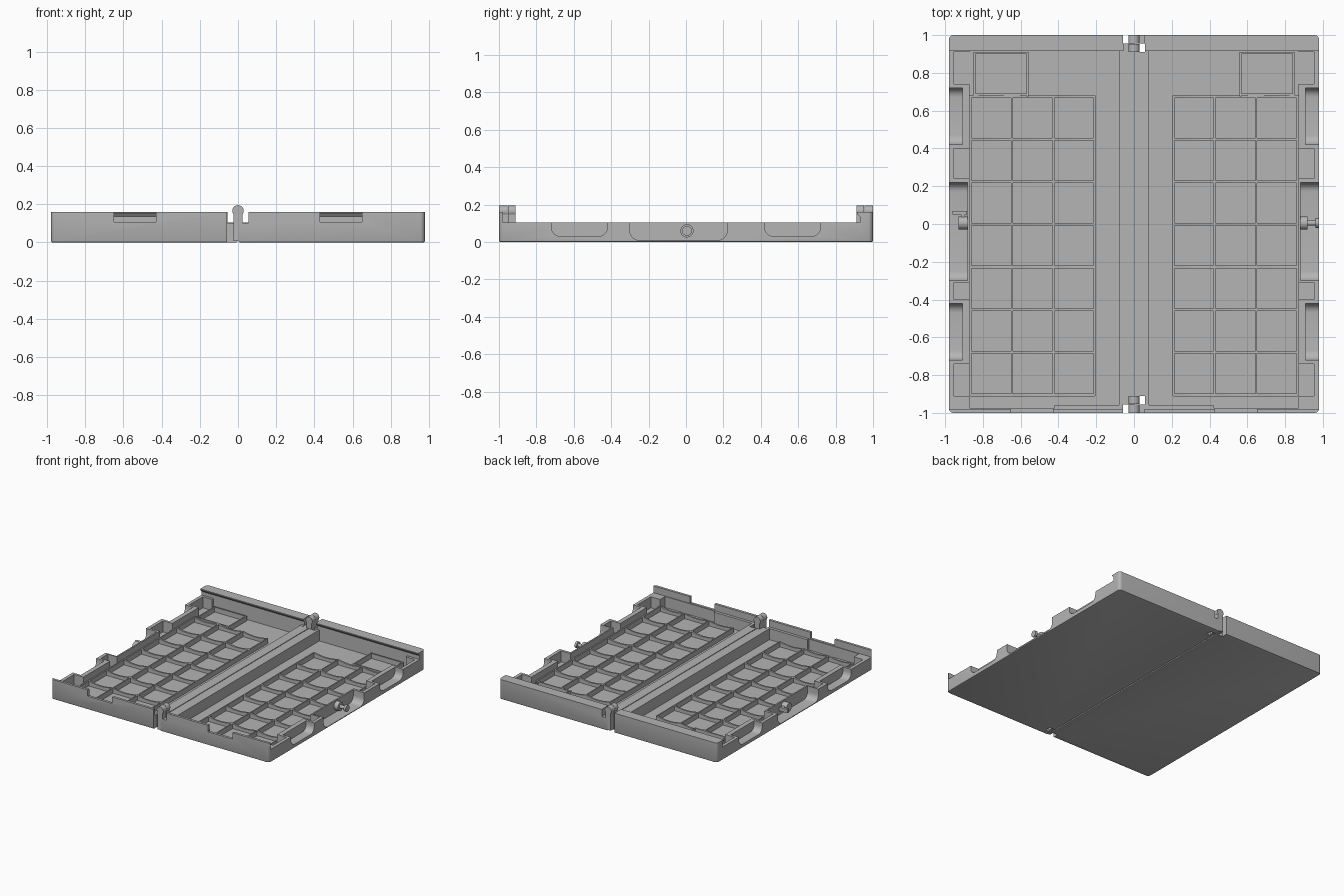
import bpy, bmesh, math
from mathutils import Vector

if "Cube" in bpy.data.objects:
    bpy.data.objects.remove(bpy.data.objects["Cube"])

grey = bpy.data.materials.new("matte grey")
grey.diffuse_color = (0.46, 0.46, 0.46, 1)
grey.use_nodes = True
grey.node_tree.nodes["Principled BSDF"].inputs["Base Color"].default_value = grey.diffuse_color


def prism(name, pts, axis, a, b, mirror=1, bottom_bevel=0):
    """Extrude a 2D outline along an axis from a to b; mirror = -1 flips x."""
    def place(p, t):
        v = {"x": (t, p[0], p[1]), "y": (p[0], t, p[1]), "z": (p[0], p[1], t)}[axis]
        return Vector((v[0] * mirror, v[1], v[2]))
    bm = bmesh.new()
    lo = [bm.verts.new(place(p, a)) for p in pts]
    hi = [bm.verts.new(place(p, b)) for p in pts]
    bm.faces.new(lo)
    bm.faces.new(hi)
    for i in range(len(pts)):
        j = (i + 1) % len(pts)
        bm.faces.new((lo[i], lo[j], hi[j], hi[i]))
    bmesh.ops.recalc_face_normals(bm, faces=bm.faces)
    if bottom_bevel:
        edges = [e for e in bm.edges if all(v.co.z < 1e-5 for v in e.verts)]
        bmesh.ops.bevel(bm, geom=edges, offset=bottom_bevel, segments=2,
                        profile=0.5, affect="EDGES")
    me = bpy.data.meshes.new(name)
    bm.to_mesh(me)
    bm.free()
    me.materials.append(grey)
    ob = bpy.data.objects.new(name, me)
    bpy.context.collection.objects.link(ob)
    return ob


def box(name, x, y, z, mirror=1):
    pts = [(x[0], y[0]), (x[1], y[0]), (x[1], y[1]), (x[0], y[1])]
    return prism(name, pts, "z", z[0], z[1], mirror)


def smooth(ob):
    bpy.ops.object.select_all(action="DESELECT")
    ob.select_set(True)
    bpy.context.view_layer.objects.active = ob
    bpy.ops.object.shade_smooth_by_angle(angle=math.radians(35))


def cylinder(name, axis, centre, r, a, b, mirror=1, n=32):
    pts = [(centre[0] + r * math.cos(2 * math.pi * i / n),
            centre[1] + r * math.sin(2 * math.pi * i / n)) for i in range(n)]
    ob = prism(name, pts, axis, a, b, mirror)
    smooth(ob)
    return ob


def cut(ob, cutters):
    for c in cutters:
        m = ob.modifiers.new("cut", "BOOLEAN")
        m.operation, m.solver, m.object = "DIFFERENCE", "EXACT", c
        bpy.context.view_layer.objects.active = ob
        bpy.ops.object.modifier_apply(modifier=m.name)
        bpy.data.objects.remove(c)


def arc(cx, cy, r, start, end, n=6):
    return [(cx + r * math.cos(math.radians(start + (end - start) * i / n)),
             cy + r * math.sin(math.radians(start + (end - start) * i / n)))
            for i in range(n + 1)]


def finger_recess(y0, y1, z0, depth_x, s):
    r = 0.05
    pts = arc(y0 + r, z0 + r, r, 180, 270) + arc(y1 - r, z0 + r, r, 270, 360)
    return prism("recess_cutter", pts + [(y1, 0.3), (y0, 0.3)], "x", depth_x, 1.1, s)


FLOOR, RIM, WALL = 0.015, 0.105, 0.16

for s, side in ((1, "right"), (-1, "left")):
    # Tray shell with rounded outer corners
    outline = ([(0.003, -1)] + arc(0.955, -0.975, 0.025, -90, 0)
               + arc(0.955, 0.975, 0.025, 0, 90) + [(0.003, 1)])
    tray = prism(side + "_tray", outline, "z", 0, WALL, s, 0.008)
    cutters = [
        # lowered rim, leaving the front lip and the undercut back wall
        prism("rim_cutter", [(-0.98, RIM), (0.93, RIM), (0.93, 0.135), (0.915, 0.153),
                             (0.915, 0.3), (-0.98, 0.3)], "x", -0.1, 1.1, s),
        # main cavity, stepped at the front
        prism("cavity_cutter", [(0.08, -0.957), (0.42, -0.957), (0.42, -0.975),
                                (0.87, -0.975), (0.87, 0.93), (0.08, 0.93)],
              "z", FLOOR, 0.13, s),
        # latch slot in the front lip
        box("slot_cutter", (0.43, 0.65), (-1.1, -0.96), (0.108, 0.3), s),
    ]
    # side pockets between the finger recesses
    for y in ((0.74, 0.91), (0.24, 0.40), (-0.40, -0.31), (-0.91, -0.74)):
        cutters.append(box("pocket_cutter", (0.86, 0.953), y, (FLOOR, 0.13), s))
    # finger recesses in the outer wall
    cutters += [finger_recess(0.42, 0.72, 0.03, 0.907, s),
                finger_recess(-0.72, -0.42, 0.03, 0.907, s),
                finger_recess(-0.30, 0.22, 0.01, 0.882, s)]
    # hinge clearance at both ends
    for e in (1, -1):
        cutters.append(box("hinge_top_cutter", (-0.1, 0.056),
                           sorted((e * 0.9, e * 1.1)), (RIM - 0.003, 0.3), s))
        gap = (0.91, 0.955) if s > 0 else (0.955, 1.1)
        cutters.append(box("hinge_gap_cutter", (-0.1, 0.058),
                           sorted((e * gap[0], e * gap[1])), (-0.1, 0.3), s))
    cut(tray, cutters)
    smooth(tray)

    # Hinge knuckles and their posts
    span = (0.955, 1.0) if s > 0 else (0.911, 0.953)
    for e, end in ((1, "back"), (-1, "front")):
        y0, y1 = sorted((e * span[0], e * span[1]))
        box(f"{side}_{end}_hinge_post", (-0.024, 0.024), (y0, y1), (0.008, 0.165), s)
        cylinder(f"{side}_{end}_hinge_knuckle", "y", (0, 0.165), 0.03, y0, y1, s)

    # Grid ribs running front to back
    xs = [0.21, 0.427, 0.647, 0.865]
    y_low, pitch = -0.905, 0.2257
    for i, x in enumerate(xs):
        box(f"{side}_long_rib_{i + 1}", (x - 0.005, x + 0.005),
            (y_low - 0.005, y_low + 7 * pitch + 0.005), (0.01, 0.055), s)
    # Cross ribs with a shallow dip over every cell
    profile = [(xs[0], 0.01)]
    for a, b in zip(xs, xs[1:]):
        for k in range(9):
            profile.append((a + (b - a) * k / 9, 0.055 - 0.014 * math.sin(math.pi * k / 9)))
    profile += [(xs[-1], 0.055), (xs[-1], 0.01)]
    for i in range(8):
        y = y_low + i * pitch
        prism(f"{side}_cross_rib_{i + 1}", profile, "y", y - 0.007, y + 0.007, s)

    # Separate compartment near the back wall
    for n, x in (("inner", 0.563), ("outer", 0.845)):
        box(f"{side}_compartment_{n}_rib", (x - 0.005, x + 0.005),
            (0.675, 0.91), (0.01, 0.055), s)
    for n, y in (("front", 0.685), ("back", 0.905)):
        box(f"{side}_compartment_{n}_rib", (0.558, 0.85),
            (y - 0.005, y + 0.005), (0.01, 0.055), s)

# Turning latch on the right side
c = (0.005, 0.06)
cylinder("latch_base", "x", c, 0.035, 0.878, 0.918)
cylinder("latch_shaft", "x", c, 0.014, 0.915, 0.965)
cylinder("latch_tip", "x", c, 0.026, 0.962, 0.98)
# Matching catch on the left side
cylinder("catch_base", "x", c, 0.035, 0.878, 0.93, -1)
box("catch_hook", (0.885, 0.96), (0.05, 0.07), (0.045, 0.075), -1)
box("catch_arm", (0.895, 0.915), (0.0, 0.07), (0.045, 0.075), -1)
